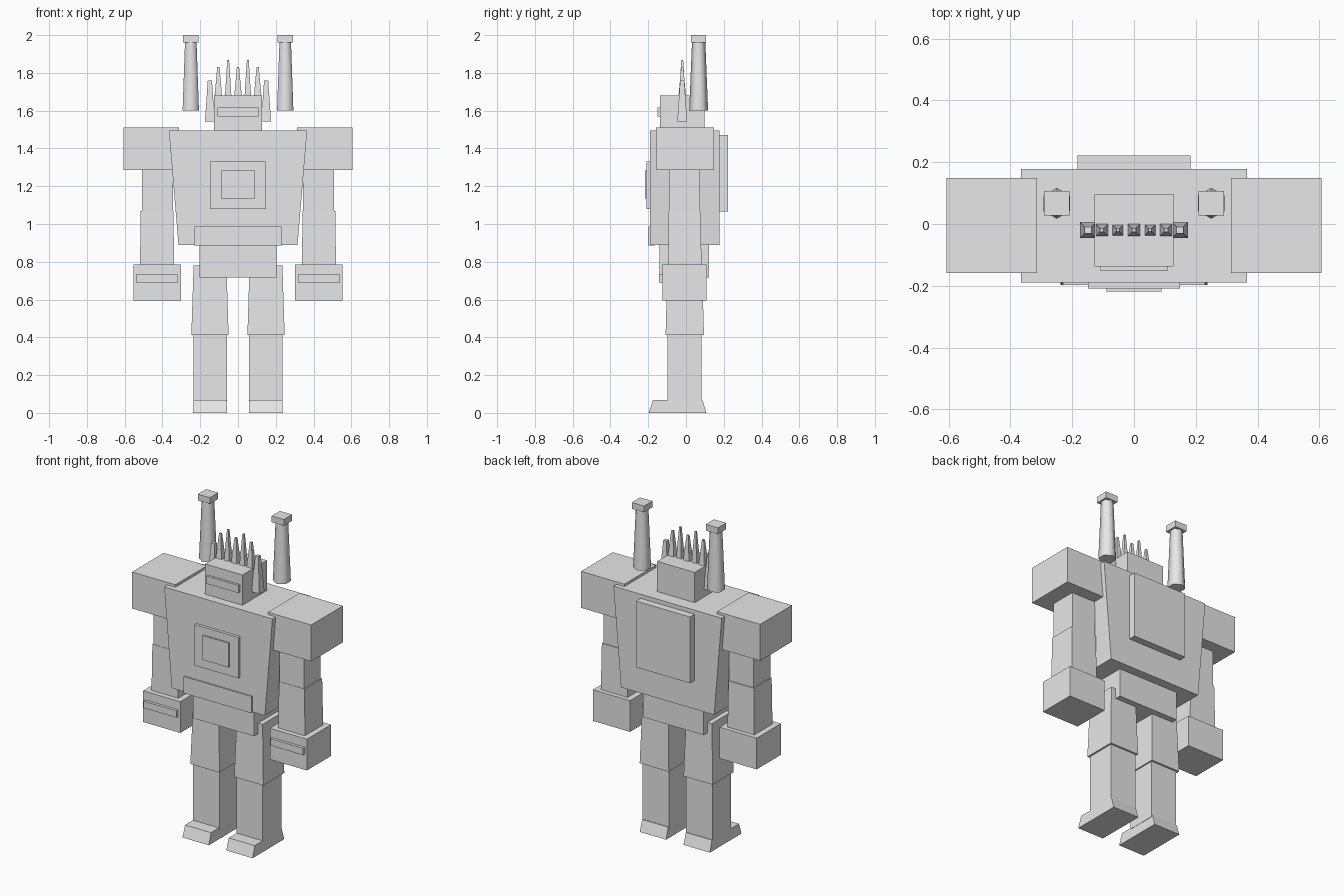
import bpy, bmesh, math
from mathutils import Matrix

grey = bpy.data.materials.new("light grey")
grey.diffuse_color = (0.8, 0.8, 0.8, 1)


def finish(name, bm):
    bmesh.ops.recalc_face_normals(bm, faces=bm.faces[:])
    mesh = bpy.data.meshes.new(name)
    bm.to_mesh(mesh)
    bm.free()
    mesh.materials.append(grey)
    ob = bpy.data.objects.new(name, mesh)
    bpy.context.collection.objects.link(ob)
    return ob


def block(name, z0, z1, low, high=None, side=1):
    """Box or tapered box; low and high are (x0, x1, y0, y1) at z0 and z1."""
    bm = bmesh.new()
    bmesh.ops.create_cube(bm, size=2)
    for v in bm.verts:
        r = low if v.co.z < 0 else (high or low)
        x = r[1] if v.co.x > 0 else r[0]
        y = r[3] if v.co.y > 0 else r[2]
        v.co = (side * x, y, z0 if v.co.z < 0 else z1)
    return finish(name, bm)


# Torso and its plates
block("torso", 0.89, 1.495, (-0.315, 0.315, -0.19, 0.178), (-0.366, 0.366, -0.19, 0.178))
block("back_plate", 1.065, 1.47, (-0.183, 0.183, 0.15, 0.222))
block("chest_plate", 1.08, 1.33, (-0.148, 0.148, -0.208, -0.17))
block("chest_inner_plate", 1.135, 1.283, (-0.089, 0.089, -0.218, -0.17))
block("waist_plate", 0.885, 0.987, (-0.23, 0.23, -0.198, -0.17))
block("pelvis", 0.716, 0.895, (-0.205, 0.205, -0.14, 0.123))

# Head and visor
block("head", 1.49, 1.68, (-0.127, 0.127, -0.138, 0.097))
block("visor", 1.57, 1.617, (-0.109, 0.109, -0.152, -0.12))

# Crest of seven spikes: x, base z, tip z, base half width, tip half width
crest = [(0, 1.66, 1.83, 0.021, 0.006), (0.052, 1.66, 1.867, 0.018, 0.005),
         (0.104, 1.66, 1.83, 0.021, 0.006), (0.149, 1.542, 1.76, 0.026, 0.011)]
for x, z0, z1, a, b in crest:
    for s in ((1, -1) if x else (1,)):
        block("crest_spike", z0, z1, (x - a, x + a, -0.02 - a, -0.02 + a),
              (x - b, x + b, -0.02 - b, -0.02 + b), s)

for s in (1, -1):
    # Arm
    block("shoulder", 1.287, 1.51, (0.313, 0.606, -0.158, 0.148), side=s)
    block("upper_arm", 1.06, 1.30, (0.343, 0.508, -0.09, 0.074), side=s)
    block("forearm", 0.77, 1.068, (0.338, 0.519, -0.095, 0.082),
          (0.342, 0.515, -0.092, 0.078), s)
    block("fist", 0.594, 0.785, (0.303, 0.554, -0.125, 0.108), side=s)
    block("knuckle_plate", 0.69, 0.732, (0.318, 0.54, -0.142, -0.11), side=s)
    # Leg
    block("thigh", 0.413, 0.78, (0.05, 0.247, -0.108, 0.095),
          (0.061, 0.235, -0.098, 0.085), s)
    block("shin", 0.06, 0.416, (0.058, 0.236, -0.098, 0.083), side=s)
    block("foot", 0, 0.068, (0.059, 0.237, -0.198, 0.108),
          (0.06, 0.236, -0.175, 0.087), s)
    # Exhaust stack: six-sided tapered pipe, smooth sides, square cap
    bm = bmesh.new()
    bmesh.ops.create_cone(bm, cap_ends=True, segments=6, radius1=0.05, radius2=0.035,
                          depth=0.37,
                          matrix=Matrix.Translation((s * 0.25, 0.067, 1.785)))
    for f in bm.faces:
        f.smooth = len(f.verts) == 4
    for e in bm.edges:
        e.smooth = all(len(f.verts) == 4 for f in e.link_faces)
    finish("exhaust_stack", bm)
    block("stack_cap", 1.962, 2.0, (0.209, 0.291, 0.027, 0.107), side=s)
